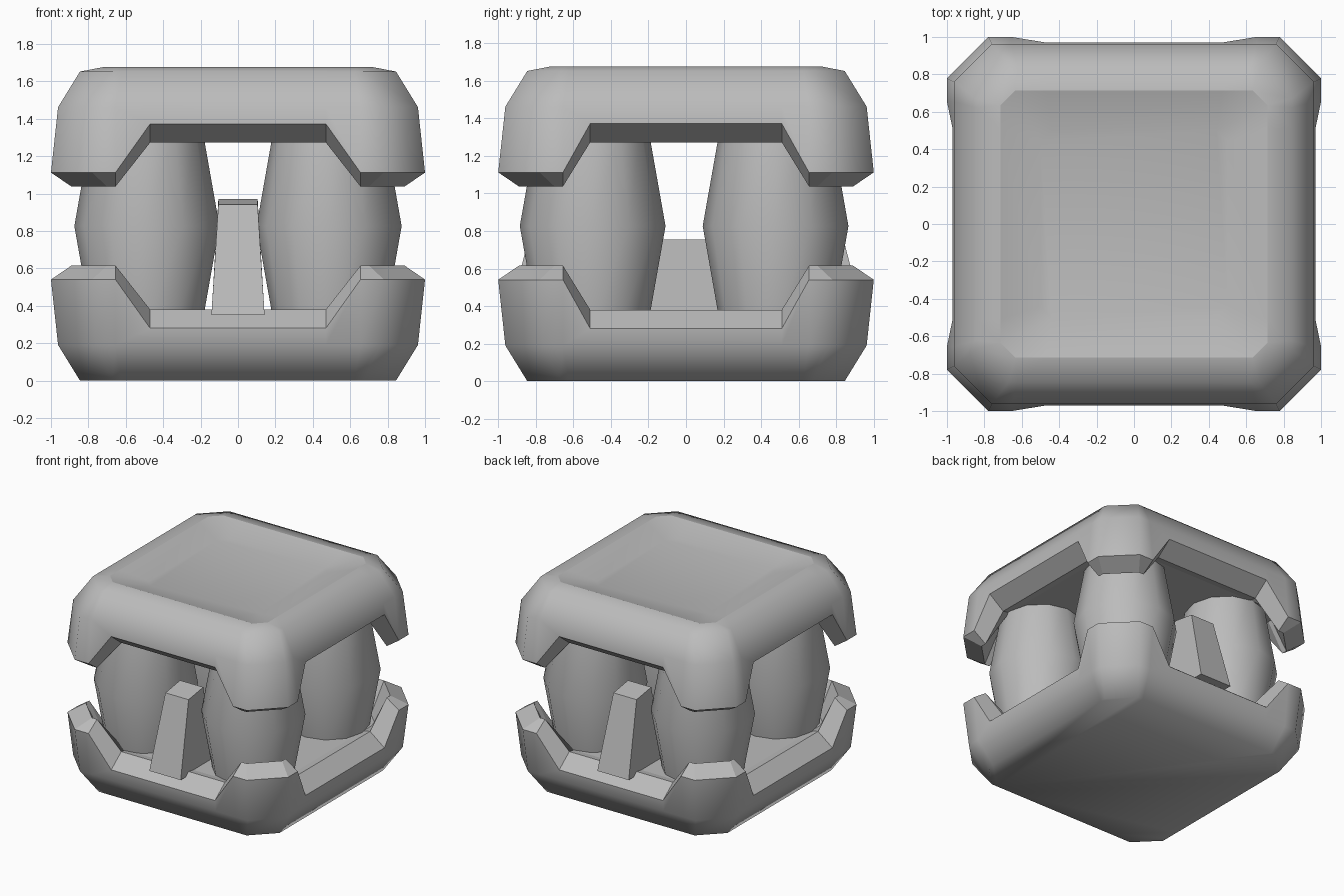
import bpy, bmesh, math
from mathutils import Vector

cube = bpy.data.objects.get("Cube")
if cube:
    bpy.data.objects.remove(cube, do_unlink=True)

GREY = (0.5, 0.5, 0.5, 1)
grey = bpy.data.materials.new("plain grey")
grey.use_nodes = True
grey.diffuse_color = GREY
grey.node_tree.nodes["Principled BSDF"].inputs["Base Color"].default_value = GREY

MID = 0.826      # height of the mirror plane between the shells


def finish(bm, name):
    bmesh.ops.recalc_face_normals(bm, faces=bm.faces)
    mesh = bpy.data.meshes.new(name)
    bm.to_mesh(mesh)
    bm.free()
    mesh.materials.append(grey)
    obj = bpy.data.objects.new(name, mesh)
    bpy.context.collection.objects.link(obj)
    return obj


def ring(bm, half, corner, z_low, z_high, low_half=None):
    """Chamfered square with a low middle and high corners on each side."""
    verts = []
    for side in range(4):
        low = 0.47 if side % 2 == 0 else 0.51
        for t, mid in ((-corner, 0), (-0.655, 0), (-low, 1), (low, 1), (0.655, 0), (corner, 0)):
            t = max(-corner, min(corner, t))
            if abs(t) == 0.655 and corner < 0.68:
                t *= 0.95
            d = (low_half or half) if mid else half
            p = Vector((t, -d, z_low if mid else z_high))
            a = side * math.pi / 2
            verts.append(bm.verts.new((p.x * math.cos(a) - p.y * math.sin(a),
                                       p.x * math.sin(a) + p.y * math.cos(a), p.z)))
    return verts


def bridge(bm, a, b, smooth):
    for i in range(len(a)):
        j = (i + 1) % len(a)
        bm.faces.new((a[i], a[j], b[j], b[i])).smooth = smooth


def shell(name, top):
    bm = bmesh.new()
    base = ring(bm, 0.845, 0.67, 0, 0)
    belly = ring(bm, 0.962, 0.76, 0.19, 0.19)
    rim = ring(bm, 1.0, 0.78, 0.28, 0.54, 0.97)
    lip = ring(bm, 0.89, 0.7, 0.38, 0.615, 0.84)
    floor = ring(bm, 0.78, 0.66, 0.37, 0.37)
    bridge(bm, base, belly, True)
    bridge(bm, belly, rim, True)
    bridge(bm, rim, lip, False)
    bridge(bm, lip, floor, False)
    bm.faces.new(floor)
    if top:
        # raised edge around a shallow dish
        edge = ring(bm, 0.715, 0.635, -0.025, -0.025)
        dish = ring(bm, 0.5, 0.44, 0.035, 0.035)
        bridge(bm, base, edge, True)
        bridge(bm, edge, dish, True)
        bm.faces.new(dish).smooth = True
        for i in range(len(edge)):
            bm.edges.get((edge[i], edge[(i + 1) % len(edge)])).smooth = False
        for v in bm.verts:
            v.co.z = 2 * MID - v.co.z
    else:
        bm.faces.new(base).smooth = True
    bmesh.ops.remove_doubles(bm, verts=bm.verts, dist=0.0005)
    return finish(bm, name)


def barrel(name, x, y):
    bm = bmesh.new()
    sides, rows = 12, []
    for z, r in ((0.3, 0.295), (MID, 0.388), (2 * MID - 0.3, 0.295)):
        rows.append([bm.verts.new((x + r * math.cos(math.tau * i / sides),
                                   y + r * math.sin(math.tau * i / sides), z))
                     for i in range(sides)])
    bridge(bm, rows[0], rows[1], True)
    bridge(bm, rows[1], rows[2], True)
    bm.faces.new(rows[0])
    bm.faces.new(rows[2])
    return finish(bm, name)


def wedge(name, foot, head, sign=1):
    """Tapered block; foot and head are (half width, y front, y back, z front, z back)."""
    bm = bmesh.new()
    rows = [[bm.verts.new(c) for c in ((-w, sign * f, zf), (w, sign * f, zf),
                                       (w, sign * b, zb), (-w, sign * b, zb))]
            for w, f, b, zf, zb in (foot, head)]
    bridge(bm, rows[0], rows[1], False)
    bm.faces.new(rows[0])
    bm.faces.new(rows[1])
    return finish(bm, name)


# Outer shells
shell("bottom_shell", False)
shell("top_shell", True)

# Four corner barrels
for sx, xname in ((-1, "right"), (1, "left")):
    for sy, yname in ((-1, "front"), (1, "back")):
        barrel(f"{yname}_{xname}_barrel", sx * 0.487, sy * 0.487 - 0.01)

# Leaning fins at front and back, and the block between them
for s, label in ((-1, "front"), (1, "back")):
    wedge(label + "_fin", (0.142, 0.945, 0.5, 0.35, 0.35), (0.105, 0.79, 0.6, 0.94, 0.97), s)
wedge("centre_block", (0.12, -0.205, 0.185, 0.33, 0.33), (0.09, -0.135, 0.12, 0.755, 0.755))
